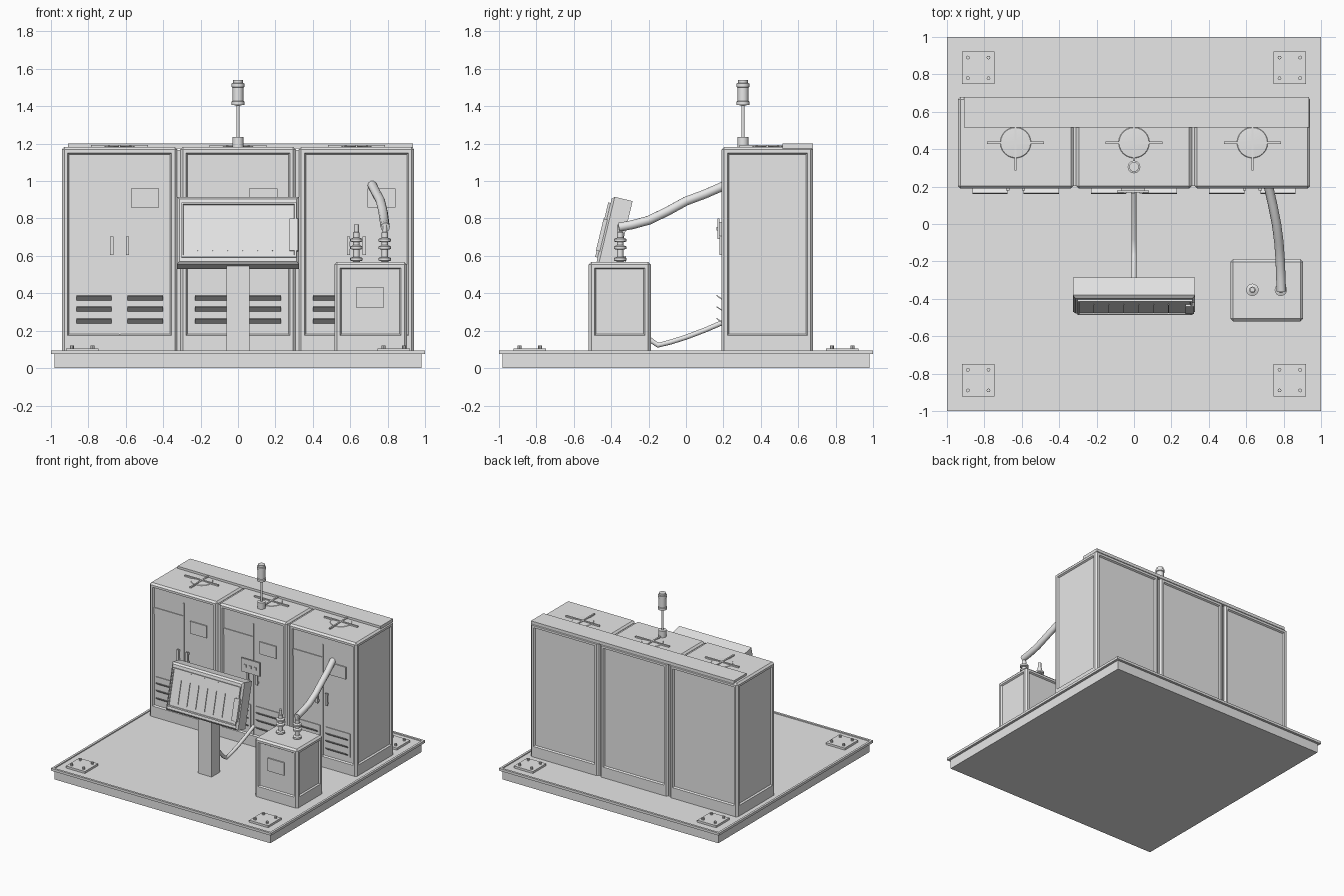
import bpy, bmesh, math
from mathutils import Matrix, Vector

if "Cube" in bpy.data.objects:
    bpy.data.objects.remove(bpy.data.objects["Cube"])

grey = bpy.data.materials.new("light_grey")
grey.diffuse_color = (0.8, 0.8, 0.8, 1)
grey.use_nodes = True
grey.node_tree.nodes["Principled BSDF"].inputs["Base Color"].default_value = grey.diffuse_color


def finish(name, bm, smooth=False):
    bmesh.ops.recalc_face_normals(bm, faces=bm.faces)
    mesh = bpy.data.meshes.new(name)
    bm.to_mesh(mesh)
    bm.free()
    mesh.materials.append(grey)
    ob = bpy.data.objects.new(name, mesh)
    bpy.context.collection.objects.link(ob)
    if smooth:
        bpy.ops.object.select_all(action='DESELECT')
        ob.select_set(True)
        bpy.context.view_layer.objects.active = ob
        bpy.ops.object.shade_smooth_by_angle(angle=math.radians(35))
    return ob


def cube(x0, x1, y0, y1, z0, z1):
    bm = bmesh.new()
    bmesh.ops.create_cube(bm, size=1)
    for v in bm.verts:
        v.co = Vector(((x0 + x1) / 2 + v.co.x * (x1 - x0),
                       (y0 + y1) / 2 + v.co.y * (y1 - y0),
                       (z0 + z1) / 2 + v.co.z * (z1 - z0)))
    return bm


def box(name, *dims):
    return finish(name, cube(*dims))


def framed_box(name, x0, x1, y0, y1, z0, z1, border, sill, depth, chamfer):
    """Chamfered box whose four sides hold a recessed panel."""
    bm = cube(x0, x1, y0, y1, z0, z1)
    edges = [e for e in bm.edges if max(v.co.z for v in e.verts) > z0 + 0.01]
    bmesh.ops.bevel(bm, geom=edges, offset=chamfer, segments=1, affect='EDGES')
    bm.normal_update()
    sides = [f for f in bm.faces
             if max(abs(f.normal.x), abs(f.normal.y)) > 0.99 and f.calc_area() > 0.05]
    for f in sides:
        bmesh.ops.inset_individual(bm, faces=[f], thickness=border)
        low = min(v.co.z for v in f.verts)
        for v in f.verts:
            if v.co.z < low + 0.01:
                v.co.z = sill
        bmesh.ops.inset_individual(bm, faces=[f], thickness=0.01, depth=-depth)
    return finish(name, bm)


def lathe(name, profile, loc, n=16):
    """Turn (radius, z) points around a vertical axis."""
    bm = bmesh.new()
    rings = [[bm.verts.new((loc[0] + r * math.cos(2 * math.pi * i / n),
                            loc[1] + r * math.sin(2 * math.pi * i / n), z))
              for i in range(n)] for r, z in profile]
    for a, b in zip(rings, rings[1:]):
        for i in range(n):
            bm.faces.new((a[i], a[(i + 1) % n], b[(i + 1) % n], b[i]))
    bm.faces.new(rings[0])
    bm.faces.new(rings[-1])
    return finish(name, bm, True)


def cable(name, points, radius):
    cu = bpy.data.curves.new(name, 'CURVE')
    cu.dimensions = '3D'
    cu.bevel_depth = radius
    cu.bevel_resolution = 3
    cu.use_fill_caps = True
    sp = cu.splines.new('POLY')
    sp.points.add(len(points) - 1)
    for p, co in zip(sp.points, points):
        p.co = (*co, 1)
    sp.use_smooth = True
    cu.materials.append(grey)
    ob = bpy.data.objects.new(name, cu)
    bpy.context.collection.objects.link(ob)


# Base slab with overhanging rim and slightly sunken floor
box("base_slab", -0.98, 0.98, -0.98, 0.98, 0, 0.076)
bm = cube(-1, 1, -1, 1, 0.075, 0.095)
top = [f for f in bm.faces if f.calc_center_median().z > 0.09]
bmesh.ops.inset_region(bm, faces=top, thickness=0.025)
bmesh.ops.inset_region(bm, faces=top, thickness=0.002, depth=-0.007)
finish("base_rim", bm)

# Bolted corner plates
for sx in (-1, 1):
    for sy in (-1, 1):
        cx, cy = sx * 0.833, sy * 0.835
        box("corner_plate", cx - 0.086, cx + 0.086, cy - 0.086, cy + 0.086, 0.086, 0.105)
        for bx in (-0.055, 0.055):
            for by in (-0.055, 0.055):
                lathe("corner_bolt", [(0.01, 0.10), (0.01, 0.122)], (cx + bx, cy + by), 8)

# Three cabinets
F = 0.203   # recessed door plane
for k, cx in enumerate((-0.633, 0, 0.633)):
    framed_box("cabinet", cx - 0.309, cx + 0.309, 0.19, 0.68, 0.088, 1.182,
               0.025, 0.175, 0.013, 0.014)
    # Door seam, label strip and name plate
    box("door_seam", cx - 0.004, cx + 0.004, F - 0.006, F + 0.01, 0.18, 1.09)
    box("door_strip", cx - 0.27, cx - 0.004, F - 0.006, F + 0.01, 0.93, 0.985)
    box("name_plate", cx + 0.06, cx + 0.21, F - 0.009, F + 0.01, 0.86, 0.96)
    for sx in (-1, 1):
        hx = cx + sx * 0.042
        box("door_handle", hx - 0.009, hx + 0.009, 0.178, 0.19, 0.605, 0.705)
        for hz in (0.62, 0.69):
            box("handle_stub", hx - 0.006, hx + 0.006, 0.185, F + 0.01, hz - 0.008, hz + 0.008)
        # Louvred vents
        vx = cx + sx * 0.137
        box("vent_frame", vx - 0.112, vx + 0.112, F - 0.006, F + 0.01, 0.23, 0.42)
        for vz in (0.375, 0.315, 0.252):
            bm = cube(-0.094, 0.094, -0.024, 0.024, -0.003, 0.003)
            bmesh.ops.transform(bm, verts=bm.verts, matrix=Matrix.Translation((vx, 0.183, vz))
                                @ Matrix.Rotation(math.radians(-35), 4, 'X'))
            finish("vent_louvre", bm)
    # Roof fan cover with crossed bars
    lathe("roof_fan_cover", [(0.085, 1.18), (0.08, 1.185), (0.04, 1.188)], (cx, 0.435), 24)
    box("roof_bar_across", cx - 0.153, cx + 0.153, 0.428, 0.442, 1.18, 1.193)
    box("roof_bar_along", cx - 0.006, cx + 0.006, 0.285, 0.59, 1.18, 1.193)
for gx in (-0.3165, 0.3165):
    box("cabinet_joint", gx - 0.012, gx + 0.012, 0.203, 0.665, 0.088, 1.165)

# Roof cable duct
box("roof_duct", -0.91, 0.935, 0.515, 0.678, 1.175, 1.2)

# Control panel on the middle cabinet
box("button_plate", -0.09, 0.08, 0.168, 0.18, 0.69, 0.80)
box("button_plate_back", -0.07, 0.06, 0.18, F + 0.01, 0.71, 0.78)
for i in range(3):
    box("push_button", -0.06 + i * 0.045, -0.04 + i * 0.045, 0.162, 0.17, 0.735, 0.755)

# Signal beacon
lathe("beacon", [(0.03, 1.18), (0.03, 1.235), (0.009, 1.236), (0.009, 1.405), (0.034, 1.406),
                 (0.034, 1.425), (0.029, 1.428), (0.029, 1.50), (0.034, 1.503), (0.034, 1.522),
                 (0.026, 1.524), (0.026, 1.54)], (0, 0.305))

# Console post and tilted console
box("console_post", -0.062, 0.062, -0.43, -0.32, 0.086, 0.60)
tilt = Matrix.Translation((0, -0.438, 0.737)) @ Matrix.Rotation(math.radians(-13.5), 4, 'X')


def tilted(name, bm):
    bmesh.ops.transform(bm, verts=bm.verts, matrix=tilt)
    return finish(name, bm)


bm = cube(-0.327, 0.327, 0, 0.112, -0.185, 0.187)
edges = [e for e in bm.edges if all(v.co.y < 0.01 for v in e.verts)]
bmesh.ops.bevel(bm, geom=edges, offset=0.014, segments=1, affect='EDGES')
tilted("console_case", bm)
bm = cube(-0.303, 0.312, -0.013, 0.004, -0.15, 0.15)
front = [f for f in bm.faces if f.calc_center_median().y < -0.01]
bmesh.ops.inset_region(bm, faces=front, thickness=0.014)
bmesh.ops.inset_region(bm, faces=front, thickness=0.003, depth=-0.007)
tilted("console_screen", bm)
tilted("console_latch", cube(0.275, 0.322, -0.017, 0.004, -0.115, 0.06))
for i in range(6):
    x = -0.215 + i * 0.08
    tilted("screen_divider", cube(x - 0.002, x + 0.002, -0.012, 0, -0.115, 0.07))

# Transformer with front plate
framed_box("transformer", 0.515, 0.903, -0.52, -0.188, 0.088, 0.568,
           0.025, 0.175, 0.012, 0.014)
box("transformer_plate", 0.63, 0.78, -0.518, -0.50, 0.325, 0.43)
for ix in (0.633, 0.785):
    prof = [(0.026, 0.565)]
    for z in (0.583, 0.645, 0.685):
        prof += [(0.017, z - 0.012), (0.033, z - 0.008), (0.033, z + 0.006), (0.017, z + 0.012)]
    prof += [(0.017, 0.725), (0.013, 0.728), (0.013, 0.768)]
    lathe("insulator", prof, (ix, -0.352))

# Cables
cable("power_cable", [(0.788, -0.36, 0.753), (0.785, -0.29, 0.766), (0.782, -0.2, 0.79),
                      (0.775, -0.1, 0.838), (0.762, 0.0, 0.893), (0.742, 0.1, 0.93),
                      (0.717, 0.21, 0.978)], 0.025)
cable("control_cable", [(0, -0.33, 0.30), (0, -0.25, 0.215), (0, -0.19, 0.15), (0, -0.15, 0.122),
                        (0, -0.08, 0.14), (0, 0.0, 0.165), (0, 0.1, 0.203), (0, 0.21, 0.25)], 0.014)
